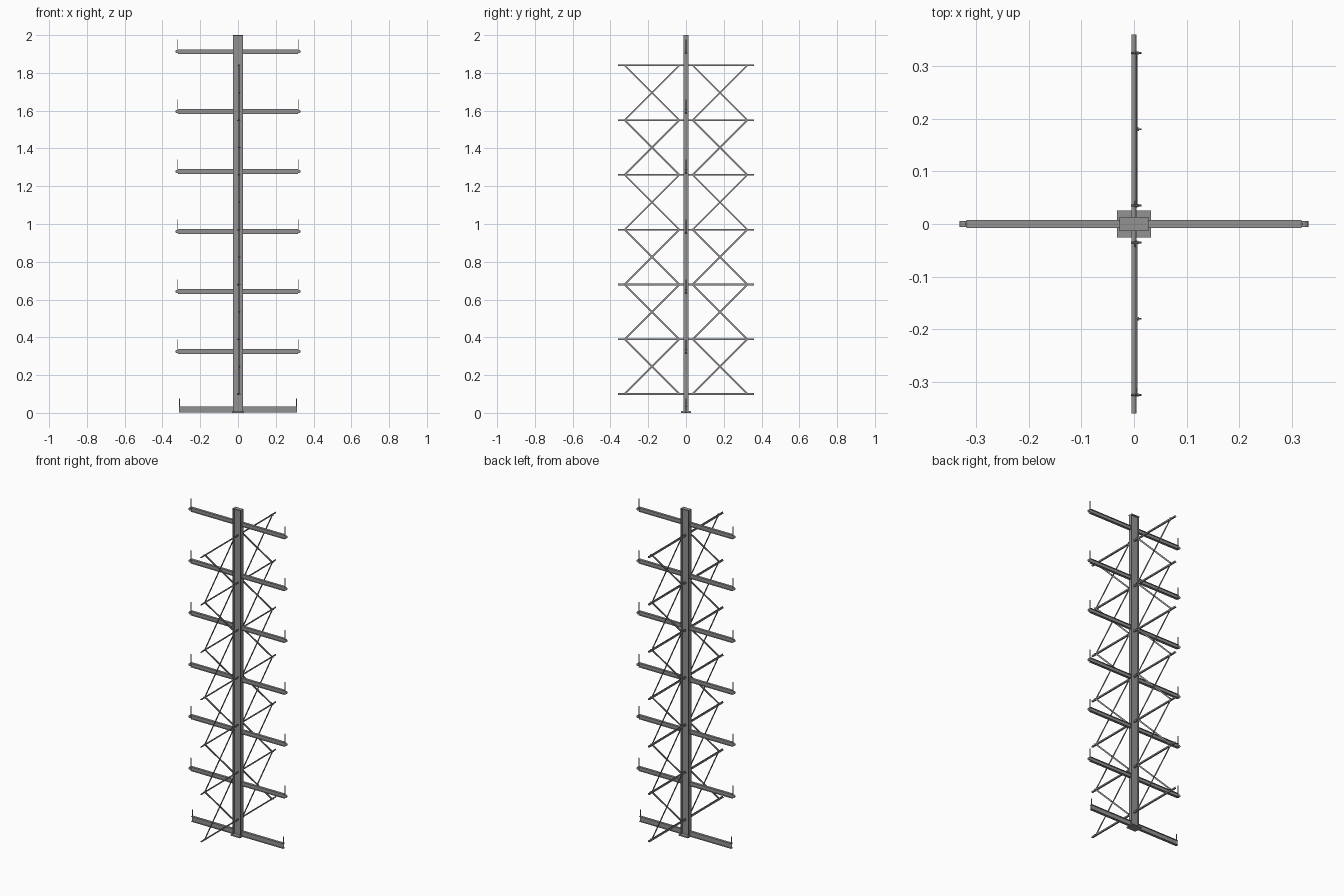
import bpy, bmesh
from mathutils import Vector, Matrix

if "Cube" in bpy.data.objects:
    bpy.data.objects.remove(bpy.data.objects["Cube"])

steel = bpy.data.materials.new("dark_steel")
steel.diffuse_color = (.29, .29, .29, 1)
steel.use_nodes = True
steel.node_tree.nodes["Principled BSDF"].inputs["Base Color"].default_value = steel.diffuse_color


def finish(name, bm):
    bmesh.ops.recalc_face_normals(bm, faces=bm.faces)
    me = bpy.data.meshes.new(name)
    bm.to_mesh(me)
    bm.free()
    me.materials.append(steel)
    ob = bpy.data.objects.new(name, me)
    bpy.context.collection.objects.link(ob)
    return ob


def add_box(bm, x, y, z):
    m = Matrix.Translation((sum(x) / 2, sum(y) / 2, sum(z) / 2)) @ Matrix.Diagonal(
        (x[1] - x[0], y[1] - y[0], z[1] - z[0], 1))
    bmesh.ops.create_cube(bm, size=1, matrix=m)


def add_cyl(bm, a, b, r, n=12):
    a, b = Vector(a), Vector(b)
    d = b - a
    m = Matrix.Translation((a + b) / 2) @ d.to_track_quat('Z', 'Y').to_matrix().to_4x4()
    bmesh.ops.create_cone(bm, cap_ends=True, segments=n, radius1=r, radius2=r,
                          depth=d.length, matrix=m)


def add_prism(bm, pts, a, b, u, v):
    # sweep a 2D profile (in axes u, v) from a to b
    rings = [[bm.verts.new(Vector(p) + Vector(u) * s + Vector(v) * t) for s, t in pts] for p in (a, b)]
    n = len(pts)
    bm.faces.new(rings[0])
    bm.faces.new(rings[1])
    for i in range(n):
        j = (i + 1) % n
        bm.faces.new((rings[0][i], rings[0][j], rings[1][j], rings[1][i]))


def i_profile(w, h, tw, tf):
    # half width, half depth, half web thickness, flange thickness
    half = [(w, -h), (w, -h + tf), (tw, -h + tf), (tw, h - tf), (w, h - tf), (w, h)]
    return half + [(-x, y) for x, y in reversed(half)]


X, Y, Z = (1, 0, 0), (0, 1, 0), (0, 0, 1)

# I-beam column with flanges facing the arms, closed by a thin cap
bm = bmesh.new()
add_prism(bm, i_profile(.0125, .027, .002, .0035), (0, 0, .006), (0, 0, 1.997), Y, X)
finish("column", bm)
bm = bmesh.new()
add_box(bm, (-.0275, .0275), (-.013, .013), (1.996, 2))
finish("column_cap", bm)

# base plate with anchor bolts
bm = bmesh.new()
add_box(bm, (-.032, .032), (-.026, .026), (0, .007))
finish("base_plate", bm)
bm = bmesh.new()
for x in (-.026, .026):
    for y in (-.02, .02):
        add_cyl(bm, (x, y, .004), (x, y, .009), .004)
finish("anchor_bolts", bm)

# cantilever arms, base arms are a little deeper and shorter
for side, label in ((-1, "left"), (1, "right")):
    for k in range(7):
        base = k == 0
        zc = .019 if base else .325 + .3175 * (k - 1)
        h = .016 if base else .0125
        end = .312 if base else .318
        bm = bmesh.new()
        add_prism(bm, i_profile(.0075, h, .0017, .0025),
                  (side * .026, 0, zc), (side * end, 0, zc), Y, Z)
        finish(f"{label}_arm_{k}", bm)
        # end stop: upright pin, and a short sleeve on the raised arms
        bm = bmesh.new()
        px = .309 if base else .319
        add_cyl(bm, (side * px, 0, zc), (side * px, 0, zc + (.056 if base else .064)), .0025)
        if not base:
            add_cyl(bm, (side * .323, -.006, zc), (side * .323, .006, zc), .0085, 16)
        finish(f"{label}_arm_stop_{k}", bm)

# bracing: angle-section rails and bolted cross braces on both sides
levels = [.1 + .29 * i for i in range(7)]
t = .0018
angle = [(-.0045, -.0045), (.0045, -.0045), (.0045, .0045), (.0045 - t, .0045),
         (.0045 - t, -.0045 + t), (-.0045, -.0045 + t)]
flat = [(-.0012, -.0045), (.0012, -.0045), (.0012, .0045), (-.0012, .0045)]
for side, label in ((-1, "front"), (1, "back")):
    bm = bmesh.new()
    for z in levels:
        add_prism(bm, angle, (0, 0, z), (0, side * .36, z), X, Z)
    finish(f"{label}_rails", bm)

    braces, bolts = bmesh.new(), bmesh.new()
    y0, y1 = side * .035, side * .325
    for z0, z1 in zip(levels, levels[1:]):
        for a, b, x in ((y0, y1, .0055), (y1, y0, .0025)):
            n = Vector((0, b - a, z1 - z0)).normalized().cross(Vector(X))
            add_prism(braces, flat, (x, a, z0), (x, b, z1), X, n)
        ym, zm = (y0 + y1) / 2, (z0 + z1) / 2
        add_cyl(bolts, (0, ym, zm), (.014, ym, zm), .0018, 8)
        add_cyl(bolts, (.0067, ym, zm), (.0095, ym, zm), .0035, 6)
    for z in levels:
        for y in (y0, y1):
            add_cyl(bolts, (-.006, y, z), (.014, y, z), .0018, 8)
            add_cyl(bolts, (.0067, y, z), (.0095, y, z), .0035, 6)
    finish(f"{label}_cross_braces", braces)
    finish(f"{label}_brace_bolts", bolts)
